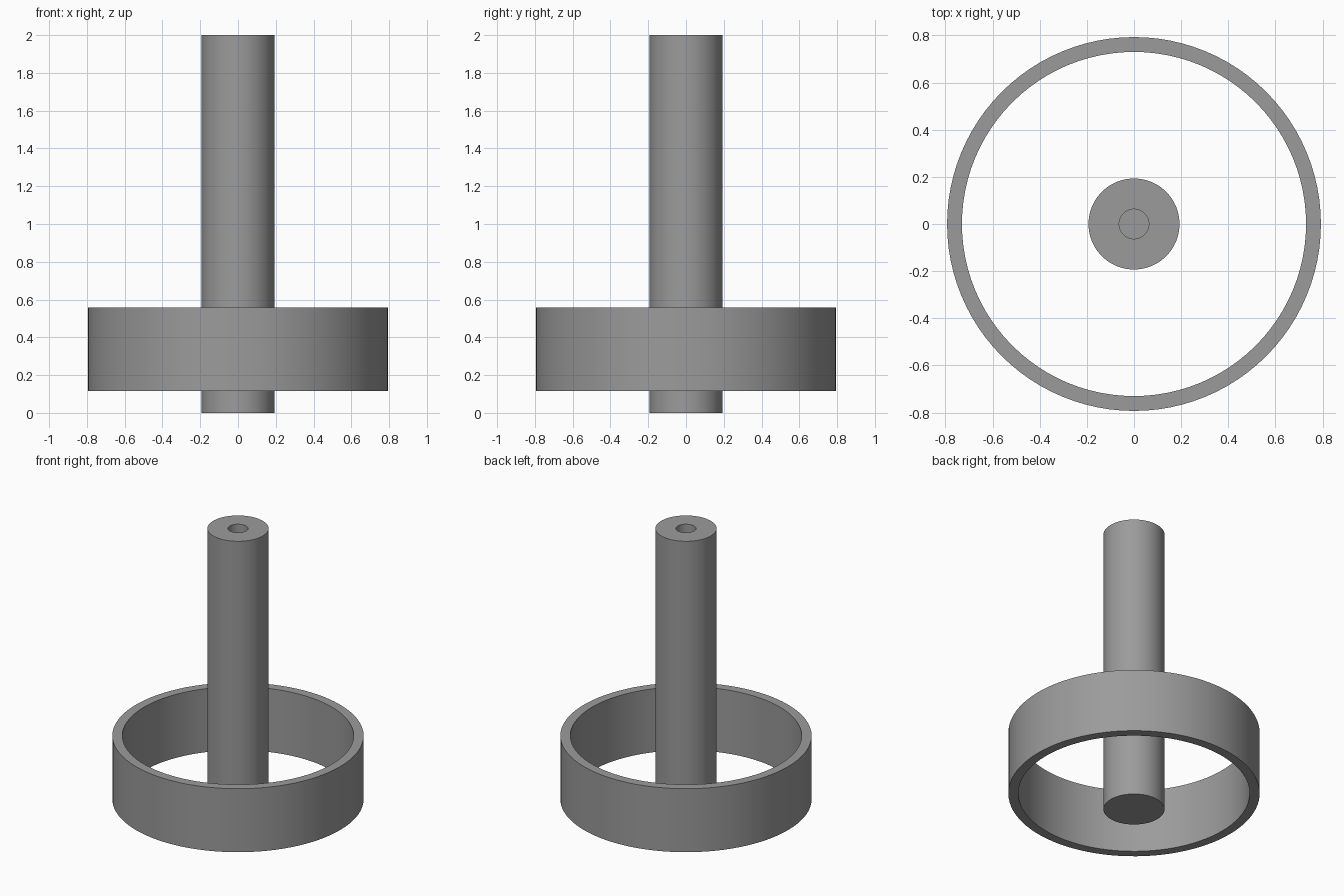
import bpy, bmesh, math

if "Cube" in bpy.data.objects:
    bpy.data.objects.remove(bpy.data.objects["Cube"])

SEGMENTS = 96

grey = bpy.data.materials.new("mid grey")
grey.diffuse_color = (0.33, 0.33, 0.33, 1)
grey.use_nodes = True
grey.node_tree.nodes["Principled BSDF"].inputs["Base Color"].default_value = grey.diffuse_color


def lathe(name, profile, closed=False):
    """Spin a (radius, z) profile round the z axis."""
    bm = bmesh.new()
    verts = [bm.verts.new((r, 0, z)) for r, z in profile]
    edges = [bm.edges.new(pair) for pair in zip(verts, verts[1:])]
    if closed:
        edges.append(bm.edges.new((verts[-1], verts[0])))
    bmesh.ops.spin(bm, geom=verts + edges, cent=(0, 0, 0), axis=(0, 0, 1),
                   angle=2 * math.pi, steps=SEGMENTS, use_duplicate=False)
    bmesh.ops.remove_doubles(bm, verts=bm.verts[:], dist=1e-5)
    bmesh.ops.recalc_face_normals(bm, faces=bm.faces[:])
    mesh = bpy.data.meshes.new(name)
    bm.to_mesh(mesh)
    bm.free()
    mesh.materials.append(grey)
    obj = bpy.data.objects.new(name, mesh)
    bpy.context.collection.objects.link(obj)
    bpy.ops.object.select_all(action='DESELECT')
    obj.select_set(True)
    bpy.context.view_layer.objects.active = obj
    bpy.ops.object.shade_smooth_by_angle(angle=math.radians(30))
    return obj


# Solid shaft with a blind hole in its top end
lathe("shaft", [(0, 0), (0.193, 0), (0.193, 2), (0.063, 2), (0.063, 1.6), (0, 1.6)])

# Loose ring around the lower shaft
lathe("ring", [(0.73, 0.115), (0.793, 0.115), (0.793, 0.557), (0.73, 0.557)], closed=True)
